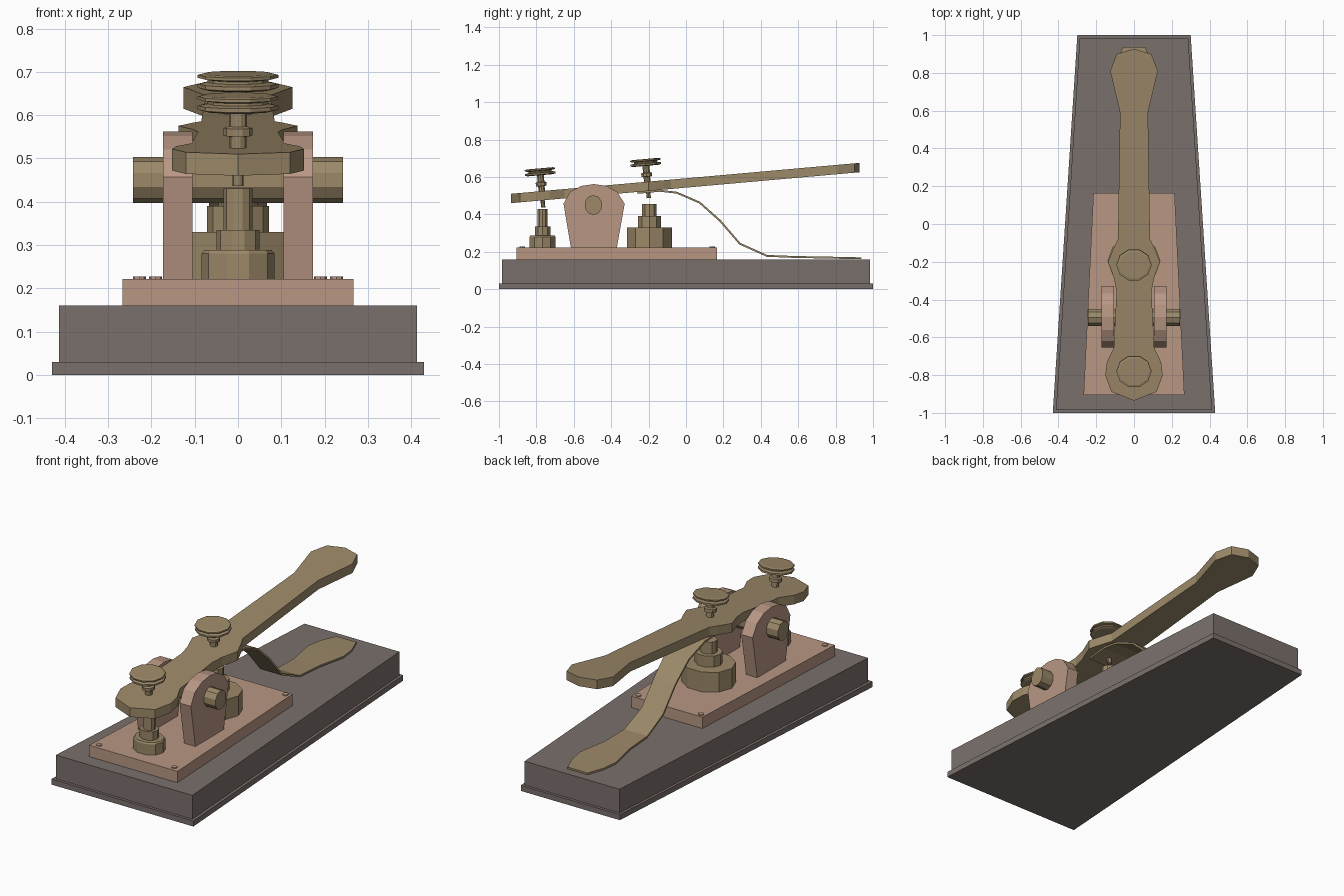
import bpy, bmesh, math
from mathutils import Vector, Matrix

if "Cube" in bpy.data.objects:
    bpy.data.objects.remove(bpy.data.objects["Cube"])


def material(name, rgb):
    m = bpy.data.materials.new(name)
    m.diffuse_color = (*rgb, 1)
    m.use_nodes = True
    m.node_tree.nodes["Principled BSDF"].inputs["Base Color"].default_value = m.diffuse_color
    return m


WOOD = material("dark_wood", (0.195, 0.162, 0.15))
BRASS = material("brass", (0.33, 0.25, 0.14))
COPPER = material("copper", (0.48, 0.31, 0.23))
SLOPE = 0.0887
TILT = math.atan(SLOPE)


def finish(name, bm, mat):
    bmesh.ops.recalc_face_normals(bm, faces=bm.faces)
    me = bpy.data.meshes.new(name)
    bm.to_mesh(me)
    bm.free()
    me.materials.append(mat)
    ob = bpy.data.objects.new(name, me)
    bpy.context.collection.objects.link(ob)
    return ob


def prism(name, outline, push, mat):
    """Extrude a planar outline of 3D points along a vector."""
    bm = bmesh.new()
    face = bm.faces.new([bm.verts.new(p) for p in outline])
    new = bmesh.ops.extrude_face_region(bm, geom=[face])["geom"]
    moved = [g for g in new if isinstance(g, bmesh.types.BMVert)]
    bmesh.ops.translate(bm, verts=moved, vec=Vector(push))
    if not face.is_valid or all(len(e.link_faces) == 2 for e in bm.edges):
        return finish(name, bm, mat)
    bm.faces.new([v for v in face.verts])
    return finish(name, bm, mat)


def slab(name, y0, y1, w0, w1, z0, z1, mat):
    pts = [(-w0, y0, z0), (w0, y0, z0), (w1, y1, z0), (-w1, y1, z0)]
    return prism(name, pts, (0, 0, z1 - z0), mat)


def lathe(name, profile, loc, mat, rot=(0, 0, 0), sides=10, squash=0.95):
    """Revolve (radius, height) points into a closed low-poly turning."""
    bm = bmesh.new()
    rings = []
    for r, z in profile:
        rings.append([bm.verts.new((r * math.cos(2 * math.pi * i / sides),
                                    squash * r * math.sin(2 * math.pi * i / sides), z))
                      for i in range(sides)])
    for a, b in zip(rings, rings[1:]):
        for i in range(sides):
            j = (i + 1) % sides
            bm.faces.new((a[i], a[j], b[j], b[i]))
    bm.faces.new(rings[0])
    bm.faces.new(rings[-1])
    ob = finish(name, bm, mat)
    ob.location = loc
    ob.rotation_euler = rot
    return ob


# Tapered base with foot rim, and mounting plate
slab("base_rim", -1, 1, 0.43, 0.30, 0, 0.03, WOOD)
slab("base_block", -0.985, 0.985, 0.413, 0.287, 0.03, 0.16, WOOD)
slab("mounting_plate", -0.905, 0.165, 0.267, 0.215, 0.16, 0.222, COPPER)

# Plate screws and pivot uprights, mirrored left and right
upright = [(-0.615, 0.22), (-0.655, 0.457), (-0.62, 0.52), (-0.56, 0.552), (-0.492, 0.562),
           (-0.425, 0.552), (-0.368, 0.52), (-0.328, 0.457), (-0.37, 0.22)]
for s, side in ((-1, "left"), (1, "right")):
    for x, y, end in ((0.228, -0.875, "front"), (0.19, 0.14, "back")):
        lathe(f"plate_screw_{end}_{side}", [(0.015, 0), (0.015, 0.006)],
              (s * x, y, 0.221), COPPER, sides=8, squash=1)
    prism(f"pivot_upright_{side}", [(s * 0.105, y, z) for y, z in upright],
          (s * 0.068, 0, 0), COPPER)

# Axle through the uprights
lathe("pivot_axle", [(0.053, -0.243), (0.053, 0.243)], (0, -0.495, 0.45), BRASS,
      rot=(0, math.pi / 2, 0), squash=0.9)

# Sloping lever with shaped outline
half = [(0.12, -0.888), (0.152, -0.80), (0.143, -0.73), (0.105, -0.65), (0.105, -0.60),
        (0.092, -0.36), (0.105, -0.29), (0.138, -0.20), (0.105, -0.12), (0.085, -0.08),
        (0.074, 0.59), (0.126, 0.81), (0.092, 0.90)]
outline = [(0, -0.935)] + half + [(0, 0.927)] + [(-x, y) for x, y in reversed(half)]
prism("lever", [(x, y, 0.46 + SLOPE * (y + 0.935)) for x, y in outline], (0, 0, 0.05), BRASS)

# Stepped contact posts
lathe("front_contact_post",
      [(0.084, 0.222), (0.084, 0.28), (0.078, 0.288), (0.05, 0.288), (0.05, 0.335),
       (0.033, 0.335), (0.033, 0.43)], (0, -0.767, 0), BRASS, squash=0.87)
lathe("middle_contact_post",
      [(0.14, 0.222), (0.14, 0.33), (0.072, 0.33), (0.072, 0.39),
       (0.045, 0.39), (0.045, 0.455)], (0, -0.196, 0), BRASS, squash=0.9)

# Adjusting screws with nut and grooved knob, square to the lever
screw = [(0.013, -0.088), (0.013, -0.03), (0.02, -0.03), (0.02, 0.026), (0.033, 0.028),
         (0.033, 0.046), (0.021, 0.05), (0.021, 0.085), (0.08, 0.085), (0.093, 0.089),
         (0.093, 0.098), (0.07, 0.102), (0.07, 0.108), (0.093, 0.112), (0.093, 0.119),
         (0.08, 0.122)]
for name, y in (("front", -0.771), ("middle", -0.207)):
    lathe(f"{name}_adjusting_screw", screw, (0, y, 0.51 + SLOPE * (y + 0.935)), BRASS,
          rot=(TILT, 0, 0), squash=0.92)

# Curved leaf spring: (y, z, half width) stations, thickened
stations = [(-0.26, 0.515, 0.085), (-0.14, 0.526, 0.085), (-0.05, 0.516, 0.08),
            (0.073, 0.463, 0.07), (0.182, 0.366, 0.065), (0.288, 0.243, 0.065),
            (0.433, 0.178, 0.07), (0.59, 0.172, 0.075), (0.76, 0.169, 0.108),
            (0.85, 0.167, 0.095), (0.937, 0.165, 0.06)]
bm = bmesh.new()
rows = [[bm.verts.new((s * w, y, z)) for s in (-1, 1)] for y, z, w in stations]
for a, b in zip(rows, rows[1:]):
    bm.faces.new((a[0], a[1], b[1], b[0]))
spring = finish("leaf_spring", bm, BRASS)
thick = spring.modifiers.new("thickness", 'SOLIDIFY')
thick.thickness = 0.01
thick.offset = 0
